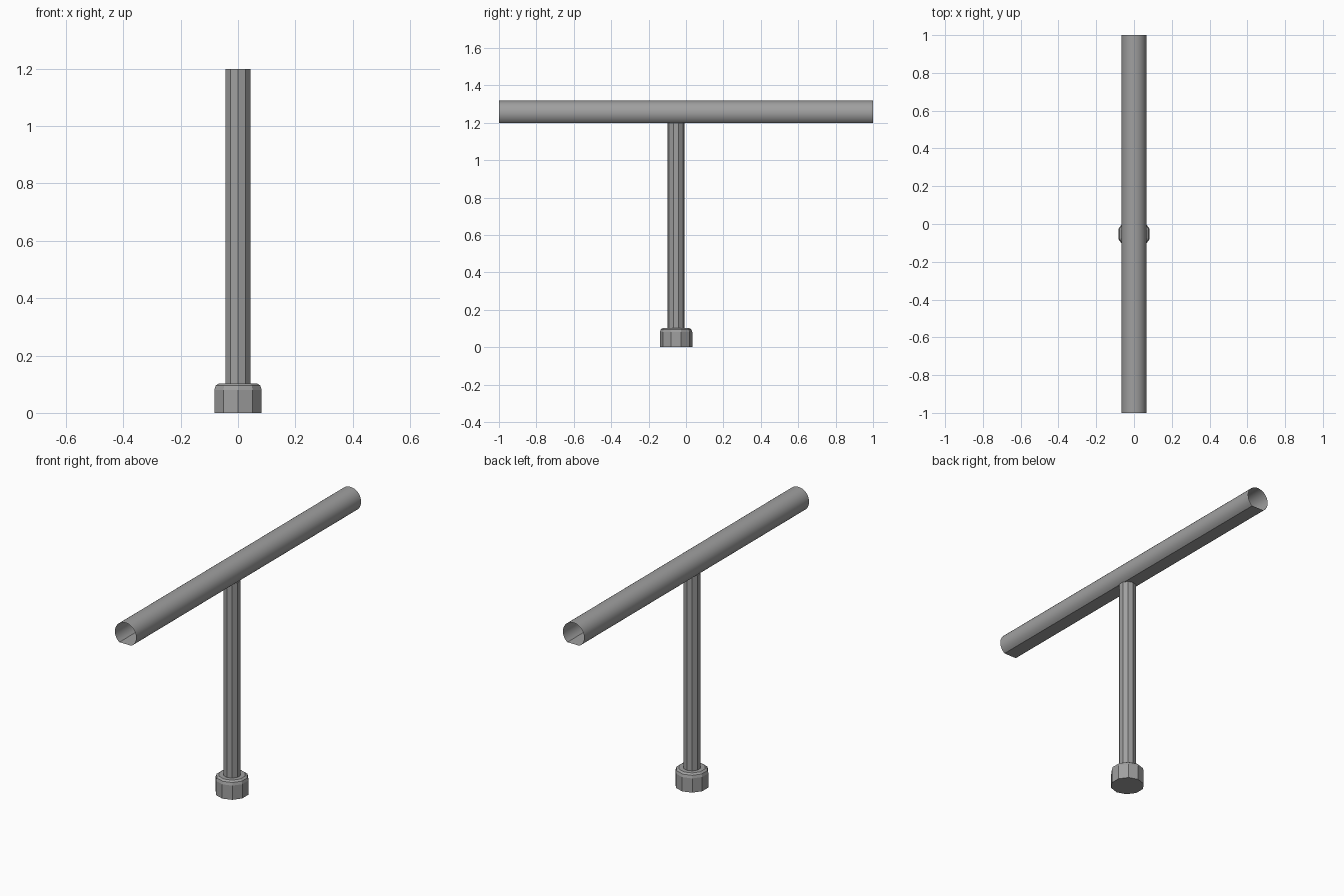
import bpy, bmesh, math

cube = bpy.data.objects.get("Cube")
if cube:
    bpy.data.objects.remove(cube, do_unlink=True)

# One flat grey metal
GREY = (0.35, 0.35, 0.35, 1)
metal = bpy.data.materials.new("grey_metal")
metal.use_nodes = True
metal.diffuse_color = GREY
metal.node_tree.nodes["Principled BSDF"].inputs["Base Color"].default_value = GREY

POST_Y = -0.053
SIDES = 10
TUBE_Z, TUBE_R, FLAT_DEPTH = 1.252, 0.066, 0.054
UNDERSIDE = TUBE_Z - FLAT_DEPTH


def loft(name, rings, cap=True):
    """Skin a list of equal-sized rings of points into one object."""
    bm = bmesh.new()
    loops = [[bm.verts.new(p) for p in ring] for ring in rings]
    for a, b in zip(loops, loops[1:]):
        for i in range(len(a)):
            j = (i + 1) % len(a)
            bm.faces.new((a[i], a[j], b[j], b[i]))
    if cap:
        bm.faces.new(loops[0][::-1])
        bm.faces.new(loops[-1])
    bmesh.ops.recalc_face_normals(bm, faces=bm.faces)
    mesh = bpy.data.meshes.new(name)
    bm.to_mesh(mesh)
    bm.free()
    mesh.materials.append(metal)
    obj = bpy.data.objects.new(name, mesh)
    bpy.context.collection.objects.link(obj)
    return obj


def column_ring(radius, z):
    """Horizontal ten-sided ring with one corner facing the front."""
    angles = [math.tau * i / SIDES for i in range(SIDES)]
    return [(radius * math.sin(a), POST_Y - radius * math.cos(a), z) for a in angles]


# Foot with a chamfered top edge
loft("foot", [column_ring(r, z) for r, z in
              ((0.087, 0), (0.087, 0.08), (0.082, 0.095), (0.07, 0.103))])

# Upright post
loft("post", [column_ring(0.0455, z) for z in (0.1, UNDERSIDE)])

# Open, thin-walled tube: round above, flat underneath
start = -math.asin(FLAT_DEPTH / TUBE_R)
steps = 28
arc = [start + (math.pi - 2 * start) * i / steps for i in range(steps + 1)]
tube = loft("tube", [[(TUBE_R * math.cos(a), y, TUBE_Z + TUBE_R * math.sin(a))
                      for a in arc] for y in (-1, 1)], cap=False)

bpy.ops.object.select_all(action="DESELECT")
tube.select_set(True)
bpy.context.view_layer.objects.active = tube
bpy.ops.object.shade_smooth_by_angle(angle=math.radians(25))
